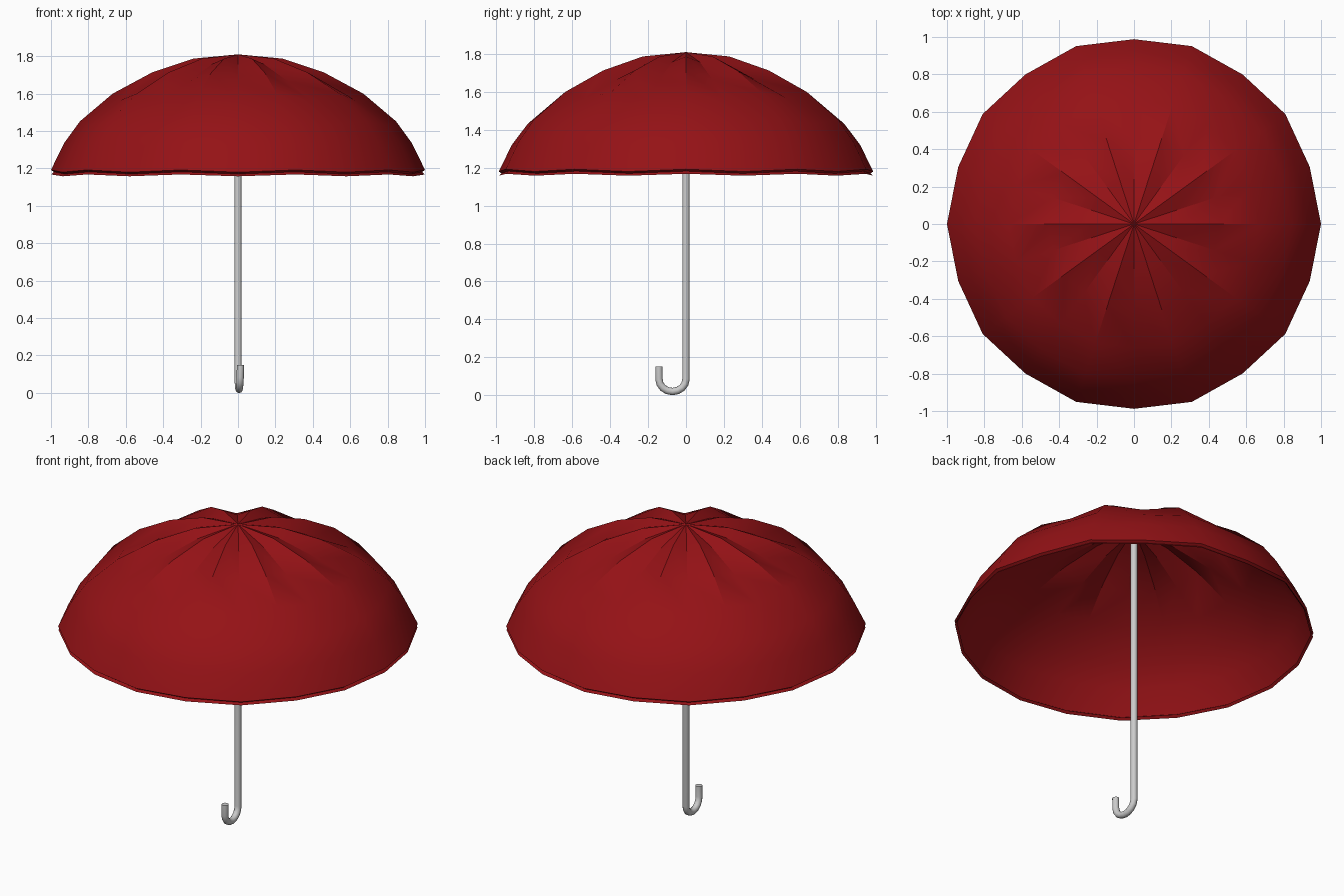
import bpy, bmesh
from math import sin, cos, pi

if "Cube" in bpy.data.objects:
    bpy.data.objects.remove(bpy.data.objects["Cube"])

RIBS = 10
SEG = RIBS * 2

# Canopy profile along a rib: radius, height, sag of the cloth between ribs
PROFILE = [
    (0.24, 1.787, 0.030),
    (0.46, 1.713, 0.048),
    (0.67, 1.600, 0.036),
    (0.845, 1.452, 0.020),
    (0.93, 1.335, 0.014),
    (1.0, 1.192, 0.012),
    (0.985, 1.182, 0.012),   # hem fold
    (0.998, 1.168, 0.010),   # hem edge
]

# Canopy
bm = bmesh.new()
apex = bm.verts.new((0, 0, 1.81))
rings = []
for r, z, sag in PROFILE:
    ring = []
    for i in range(SEG):
        a = 2 * pi * i / SEG
        between = i % 2
        rr = r * (0.988 if between else 1.0)
        ring.append(bm.verts.new((rr * cos(a), rr * sin(a), z - sag * between)))
    rings.append(ring)
for i in range(SEG):
    j = (i + 1) % SEG
    bm.faces.new((apex, rings[0][i], rings[0][j]))
    for upper, lower in zip(rings, rings[1:]):
        bm.faces.new((upper[i], lower[i], lower[j], upper[j]))
mesh = bpy.data.meshes.new("canopy")
bm.to_mesh(mesh)
bm.free()
canopy = bpy.data.objects.new("canopy", mesh)
bpy.context.collection.objects.link(canopy)
red = bpy.data.materials.new("red_cloth")
red.diffuse_color = (0.3, 0.006, 0.008, 1)
red.use_nodes = True
red.node_tree.nodes["Principled BSDF"].inputs["Base Color"].default_value = red.diffuse_color
mesh.materials.append(red)
bpy.context.view_layer.objects.active = canopy
canopy.select_set(True)
bpy.ops.object.shade_smooth_by_angle(angle=pi / 6)

# Shaft and hooked handle as one tube
path = [(0, 0, 1.79), (0, 0, 0.085)]
for k in range(1, 8):
    t = pi * k / 8
    path.append((0.012 * k / 8, -0.0715 + 0.0715 * cos(t), 0.085 - 0.066 * sin(t)))
path += [(0.012, -0.143, 0.085), (0.013, -0.143, 0.15)]
curve = bpy.data.curves.new("shaft_and_hook", "CURVE")
curve.dimensions = "3D"
curve.bevel_depth = 0.0195
curve.bevel_resolution = 4
curve.use_fill_caps = True
spline = curve.splines.new("POLY")
spline.points.add(len(path) - 1)
for p, co in zip(spline.points, path):
    p.co = (*co, 1)
spline.use_smooth = True
shaft = bpy.data.objects.new("shaft_and_hook", curve)
bpy.context.collection.objects.link(shaft)
